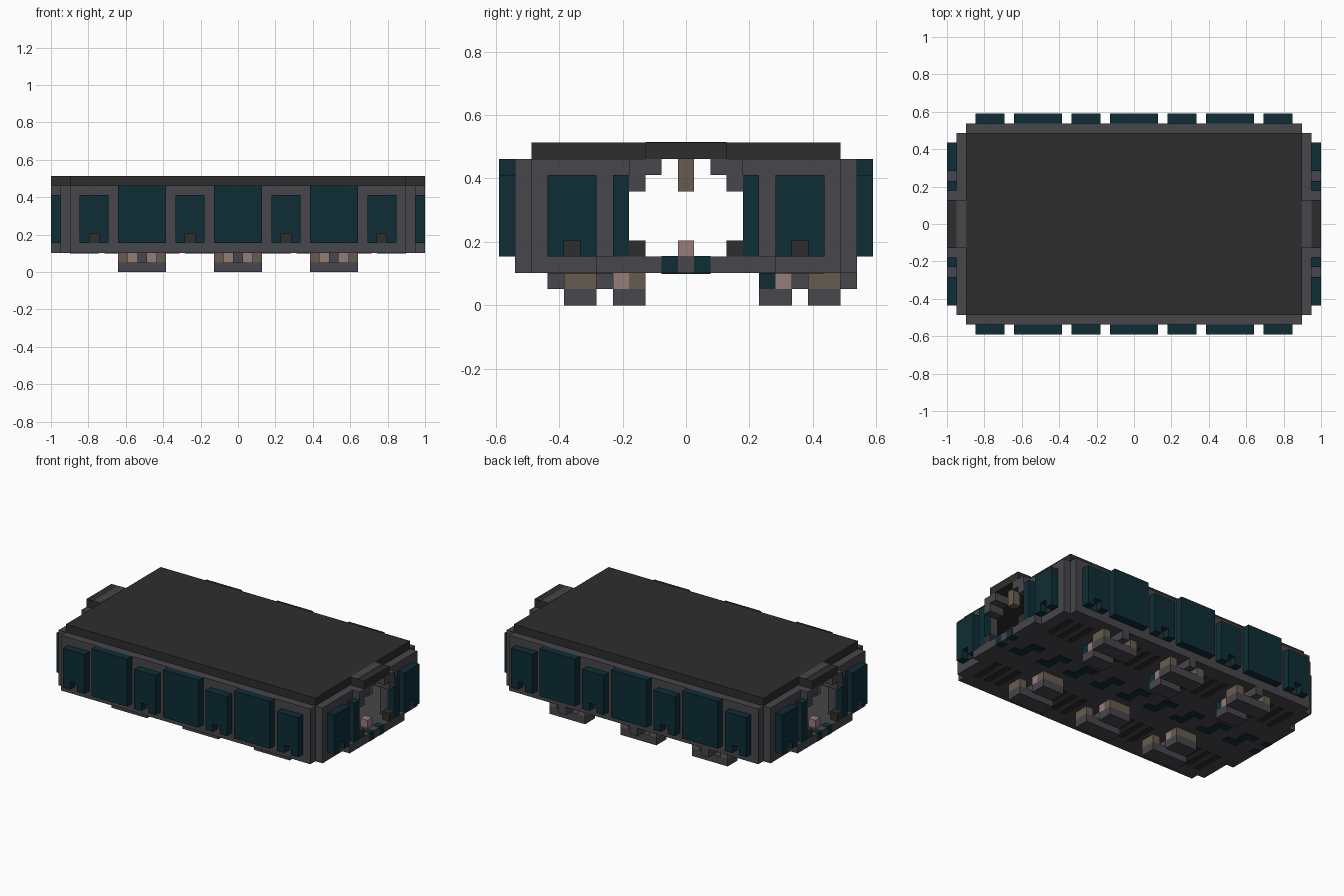
import bpy, bmesh
from mathutils import Vector

if "Cube" in bpy.data.objects:
    bpy.data.objects.remove(bpy.data.objects["Cube"])

U = 2 / 39  # one block


def material(name, rgb):
    m = bpy.data.materials.new(name)
    m.use_nodes = True
    m.diffuse_color = (*rgb, 1)
    m.node_tree.nodes["Principled BSDF"].inputs["Base Color"].default_value = (*rgb, 1)
    return m


TEAL = material("deep teal", (0.004, 0.027, 0.036))
GREY = material("frame grey", (0.063, 0.061, 0.070))
DARK = material("roof charcoal", (0.027, 0.027, 0.027))
BROWN = material("dull brown", (0.135, 0.107, 0.078))
PINK = material("dusty pink", (0.30, 0.205, 0.195))


def part(name, mat, boxes):
    """One object from boxes given as (x0, x1, y0, y1, z0, z1) in block units."""
    bm = bmesh.new()
    for b in boxes:
        lo = Vector([min(b[i], b[i + 1]) for i in (0, 2, 4)])
        hi = Vector([max(b[i], b[i + 1]) for i in (0, 2, 4)])
        verts = bmesh.ops.create_cube(bm, size=1)["verts"]
        for v in verts:
            v.co = Vector([(lo[i] + hi[i]) / 2 + v.co[i] * (hi[i] - lo[i]) for i in range(3)]) * U
    mesh = bpy.data.meshes.new(name)
    bm.to_mesh(mesh)
    bm.free()
    mesh.materials.append(mat)
    ob = bpy.data.objects.new(name, mesh)
    bpy.context.collection.objects.link(ob)
    return ob


def notched(c):
    """Spans (a0, a1, z0, z1) of a panel with a small opening at its foot."""
    return [(c - 1.5, c + 1.5, 4, 8), (c - 1.5, c - 0.5, 3, 4), (c + 0.5, c + 1.5, 3, 4)]


SIDES = (-1, 1)
BAYS = (-10, 0, 10)
DOORS = (-15, -5, 5, 15)

# Shell
part("roof", DARK, [(-17.5, 17.5, -9.5, 9.5, 9, 10)])
part("floor", GREY, [(-17.5, 17.5, -10.5, 10.5, 2, 3)]
     + [(17.5 * s, 18.5 * s, -9.5, 9.5, 2, 3) for s in SIDES]
     + [(18.5 * s, 19.5 * s, -5.5, 5.5, 2, 3) for s in SIDES])
part("side_walls", GREY, [(-17.5, 17.5, 9.5 * s, 10.5 * s, 3, 9) for s in SIDES])
part("end_walls", GREY, [(17.5 * s, 18.5 * s, 3.5 * t, 9.5 * t, 3, 9) for s in SIDES for t in SIDES])

# Side panels
part("large_side_panels", TEAL,
     [(c - 2.5, c + 2.5, 10.5 * s, 11.5 * s, 3, 9) for c in BAYS for s in SIDES])
part("small_side_panels", TEAL,
     [(a, b, 10.5 * s, 11.5 * s, z, w) for c in DOORS for s in SIDES for a, b, z, w in notched(c)])
part("side_notch_backs", DARK,
     [(c - 0.5, c + 0.5, 10.5 * s, 10.6 * s, 3, 4) for c in DOORS for s in SIDES])

# End panels
part("end_panels", TEAL,
     [(18.5 * s, 19.5 * s, a, b, z, w) for c in (-7, 7) for s in SIDES for a, b, z, w in notched(c)])
part("end_notch_backs", DARK,
     [(18.5 * s, 18.6 * s, c - 0.5, c + 0.5, 3, 4) for c in (-7, 7) for s in SIDES])

# End doorways, canopies and fittings
for s, end in zip(SIDES, ("right", "left")):
    x0, x1, x2 = 17.5 * s, 18.5 * s, 19.5 * s
    part(end + "_door_posts", TEAL, [(x1, x2, 3.5 * t, 4.5 * t, 3, 8) for t in SIDES])
    part(end + "_door_feet", DARK, [(x1, x2, 2.5 * t, 3.5 * t, 3, 4) for t in SIDES])
    part(end + "_canopy", DARK, [(x0, x2, -2.5, 2.5, 9, 10)])
    part(end + "_canopy_band", GREY, [(x0, x1, -2.5, 2.5, 10, 10.03)])
    part(end + "_canopy_brackets", GREY,
         [(x0, x2, 1.5 * t, 3.5 * t, 8, 9) for t in SIDES]
         + [(x0, x2, 2.5 * t, 3.5 * t, 7, 8) for t in SIDES])
    part(end + "_door_lamp", BROWN, [(x0, x1, -0.5, 0.5, 7, 9)])
    part(end + "_door_stud", PINK, [(x0, x1, -0.5, 0.5, 3, 4)])
    part(end + "_sill_inlays", TEAL, [(x1, 19.52 * s, 0.5 * t, 1.5 * t, 1.98, 3.02) for t in SIDES])

# Underside markings
part("floor_zigzag", TEAL, [b for c in range(-16, 17, 4) for b in (
    (c - 1.5, c + 0.5, 0.5, 1.5, 1.93, 2),
    (c - 0.5, c + 0.5, -0.5, 0.5, 1.93, 2),
    (c - 0.5, c + 1.5, -1.5, -0.5, 1.93, 2))])
part("floor_slots", DARK,
     [(c + d - 0.4, c + d + 0.4, 4.5 * s, 8.5 * s, 1.95, 2)
      for c in DOORS for d in (-1.5, 0, 1.5) for s in SIDES])

# Running gear: the rear row is the front row flipped about y = 1
for row, flip in (("front", False), ("rear", True)):
    def gear(name, mat, spans):
        part(row + "_" + name, mat,
             [(c + a, c + b, 2 - y if flip else y, 2 - w if flip else w, z, h)
              for c in BAYS for a, b, y, w, z, h in spans])
    gear("axle_beams", GREY, [(-0.5, 0.5, -8.5, -4.5, 1, 2)])
    gear("bearings", BROWN, [(1.5 * s, 2.5 * s, -7.5, -5.5, 1, 2) for s in SIDES])
    gear("studs", PINK, [(0.5 * s, 1.5 * s, -4.5, -3.5, 1, 2) for s in SIDES])
    gear("blocks", TEAL if flip else BROWN, [(-1.5, 1.5, -3.5, -2.5, 1, 2)])
    gear("feet", GREY, [(-2.5, 2.5, -7.5, -5.5, 0, 1), (-1.5, 1.5, -4.5, -2.5, 0, 1)])
